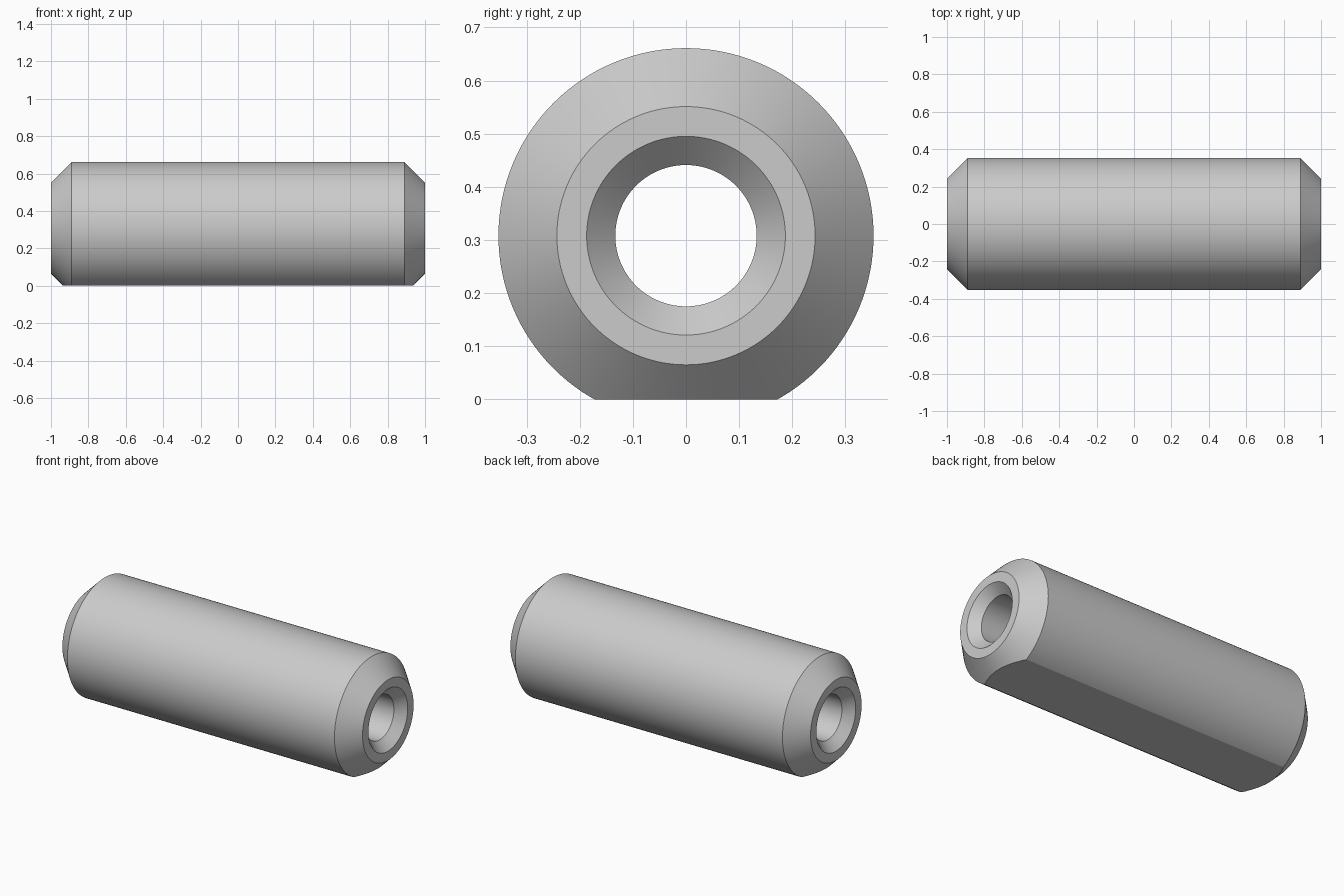
import bpy
import bmesh
import math
from mathutils import Vector

cube = bpy.data.objects.get("Cube")
if cube:
    bpy.data.objects.remove(cube, do_unlink=True)

# Main dimensions
HALF, OUTER, BORE = 1.0, 0.353, 0.133
CHAMFER, SINK = 0.11, 0.054
AXIS_Z = 0.308
SEGMENTS = 128

grey = bpy.data.materials.new("plain grey")
grey.use_nodes = True
colour = (0.6, 0.6, 0.6, 1.0)
grey.diffuse_color = colour
grey.node_tree.nodes["Principled BSDF"].inputs["Base Color"].default_value = colour

# Closed half-section: chamfered outside, countersunk bore inside
right = [(HALF - SINK, BORE), (HALF, BORE + SINK),
         (HALF, OUTER - CHAMFER), (HALF - CHAMFER, OUTER)]
profile = right + [(-x, r) for x, r in reversed(right)]

# Turn the section about the long axis
bm = bmesh.new()
verts = [bm.verts.new((x, 0, AXIS_Z + r)) for x, r in profile]
edges = [bm.edges.new((v, verts[(i + 1) % len(verts)])) for i, v in enumerate(verts)]
bmesh.ops.spin(bm, geom=verts + edges, cent=(0, 0, AXIS_Z), axis=(1, 0, 0),
               angle=math.tau, steps=SEGMENTS)
bmesh.ops.remove_doubles(bm, verts=bm.verts[:], dist=1e-5)

# Slice off the underside and cap it with a flat face
cut = bmesh.ops.bisect_plane(bm, geom=bm.verts[:] + bm.edges[:] + bm.faces[:],
                             plane_co=Vector((0, 0, 0)), plane_no=Vector((0, 0, -1)),
                             clear_outer=True)
rim = [e for e in cut["geom_cut"] if isinstance(e, bmesh.types.BMEdge)]
bmesh.ops.contextual_create(bm, geom=rim)
bmesh.ops.recalc_face_normals(bm, faces=bm.faces[:])

mesh = bpy.data.meshes.new("bored_cylinder")
bm.to_mesh(mesh)
bm.free()
mesh.materials.append(grey)
body = bpy.data.objects.new("bored_cylinder", mesh)
bpy.context.collection.objects.link(body)

# Smooth curved walls, crisp edges
bpy.ops.object.select_all(action="DESELECT")
body.select_set(True)
bpy.context.view_layer.objects.active = body
bpy.ops.object.shade_smooth_by_angle(angle=math.radians(18))
